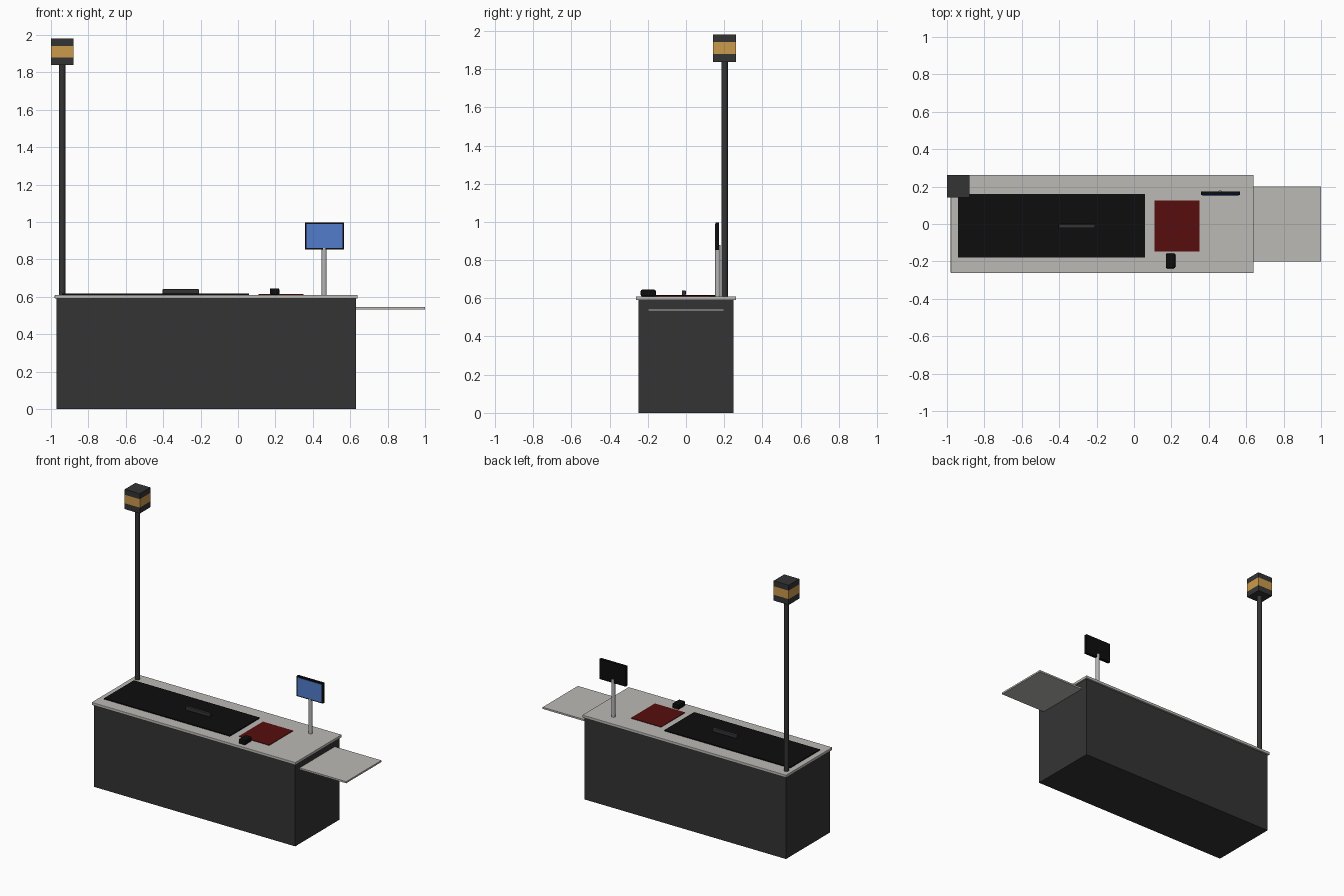
import bpy
import bmesh
from mathutils import Vector

if "Cube" in bpy.data.objects:
    bpy.data.objects.remove(bpy.data.objects["Cube"])


def material(name, rgb):
    m = bpy.data.materials.new(name)
    m.use_nodes = True
    m.diffuse_color = (*rgb, 1)
    m.node_tree.nodes["Principled BSDF"].inputs["Base Color"].default_value = (*rgb, 1)
    return m


charcoal = material("charcoal", (0.034, 0.034, 0.034))
black = material("rubber black", (0.004, 0.004, 0.004))
stone = material("light grey", (0.5, 0.49, 0.46))
steel = material("steel grey", (0.46, 0.46, 0.46))
red = material("dark red", (0.095, 0.004, 0.004))
amber = material("amber", (0.6, 0.32, 0.07))
blue = material("screen blue", (0.085, 0.2, 0.6))


def finish(name, bm, mat):
    mesh = bpy.data.meshes.new(name)
    bm.to_mesh(mesh)
    bm.free()
    mesh.materials.append(mat)
    obj = bpy.data.objects.new(name, mesh)
    bpy.context.collection.objects.link(obj)
    return obj


def box(name, lo, hi, mat, bevel=0):
    lo, hi = Vector(lo), Vector(hi)
    bm = bmesh.new()
    bmesh.ops.create_cube(bm, size=1)
    bmesh.ops.scale(bm, vec=hi - lo, verts=bm.verts)
    bmesh.ops.translate(bm, vec=(lo + hi) / 2, verts=bm.verts)
    obj = finish(name, bm, mat)
    if bevel:
        mod = obj.modifiers.new("soft edges", "BEVEL")
        mod.width = bevel
        mod.segments = 2
    return obj


def post(name, x, y, bottom, top, radius, mat):
    bm = bmesh.new()
    bmesh.ops.create_cone(bm, cap_ends=True, segments=20, radius1=radius,
                          radius2=radius, depth=top - bottom)
    bmesh.ops.translate(bm, vec=(x, y, (top + bottom) / 2), verts=bm.verts)
    for f in bm.faces:
        f.smooth = len(f.verts) == 4
    return finish(name, bm, mat)


# Counter body, worktop and bagging shelf
box("counter_body", (-0.97, -0.25, 0), (0.63, 0.25, 0.59), charcoal)
box("worktop", (-0.98, -0.263, 0.59), (0.64, 0.263, 0.61), stone, 0.003)
box("bagging_shelf", (0.63, -0.2, 0.533), (1.0, 0.2, 0.545), stone)

# Conveyor belt, divider bar and scanner
box("conveyor_belt", (-0.94, -0.178, 0.605), (0.06, 0.16, 0.617), black)
box("divider_bar", (-0.403, -0.022, 0.616), (-0.208, -0.001, 0.641), charcoal, 0.004)
box("scanner_plate", (0.11, -0.146, 0.605), (0.35, 0.126, 0.614), red)
box("card_terminal", (0.17, -0.237, 0.61), (0.221, -0.158, 0.645), black, 0.007)

# Display on its stand
post("display_stand", 0.461, 0.166, 0.6, 0.88, 0.0135, steel)
box("display_case", (0.358, 0.154, 0.854), (0.567, 0.174, 0.998), black)
box("display_screen", (0.367, 0.151, 0.862), (0.558, 0.156, 0.99), blue)

# Lane lamp on a tall pole, with a glowing band
post("lamp_pole", -0.94, 0.202, 0.6, 1.85, 0.017, charcoal)
for name, low, high, half, mat in (("lamp_bottom", 1.838, 1.88, 0.06, charcoal),
                                   ("lamp_band", 1.88, 1.941, 0.06, amber),
                                   ("lamp_cap", 1.941, 1.98, 0.06, charcoal)):
    box(name, (-0.94 - half, 0.202 - half, low), (-0.94 + half, 0.202 + half, high), mat)
